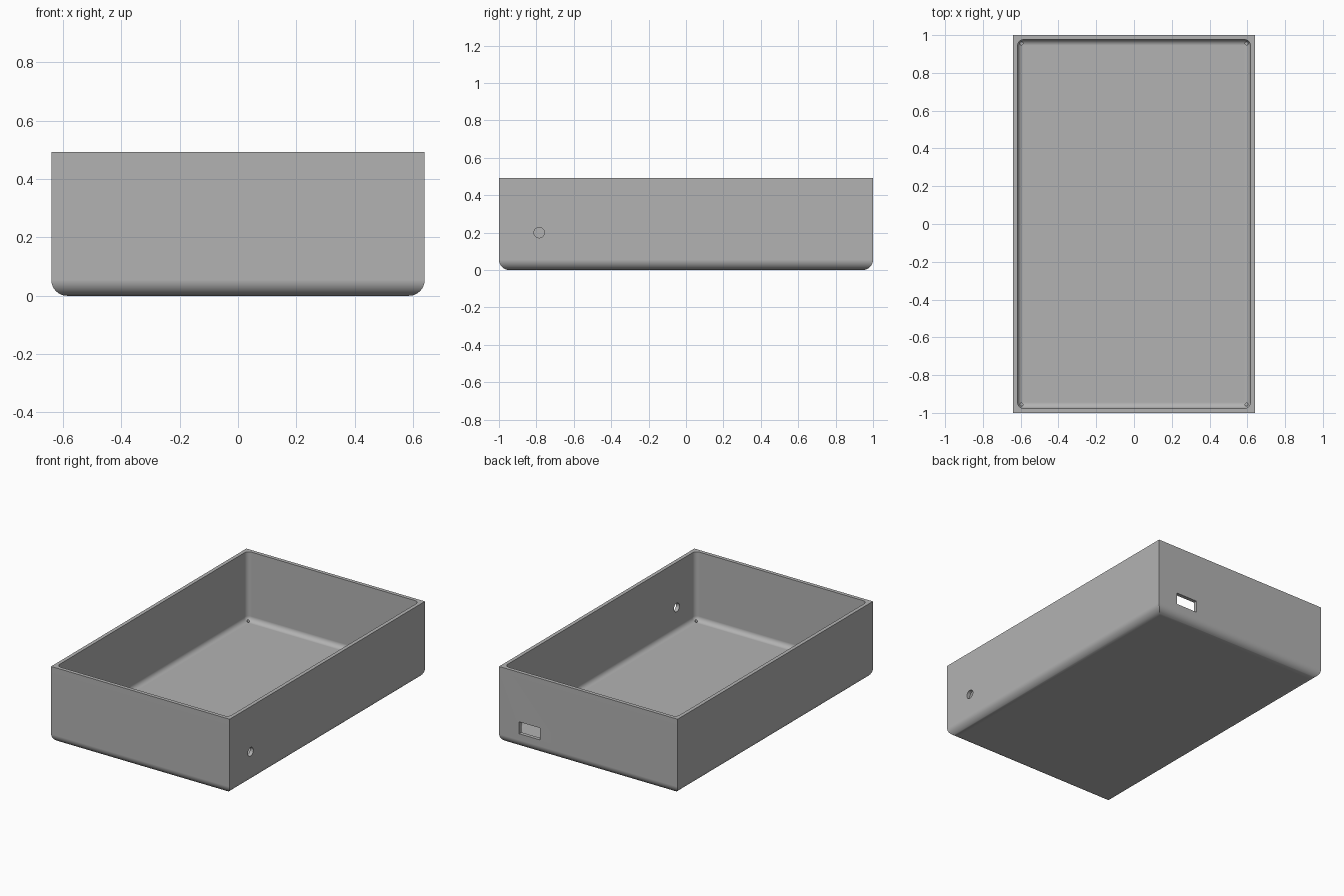
import bpy
import bmesh
import math
from mathutils import Matrix, Vector

if "Cube" in bpy.data.objects:
    bpy.data.objects.remove(bpy.data.objects["Cube"], do_unlink=True)

HALF_X, HALF_Y, HEIGHT = 0.64, 1.0, 0.493
WALL, FLOOR = 0.024, 0.046
OUTER_RADIUS, INNER_RADIUS = 0.055, 0.031

grey = bpy.data.materials.new("plain grey")
grey.use_nodes = True
grey.diffuse_color = (0.45, 0.45, 0.45, 1)
grey.node_tree.nodes["Principled BSDF"].inputs["Base Color"].default_value = grey.diffuse_color


def make_object(name, bm):
    bmesh.ops.recalc_face_normals(bm, faces=bm.faces)
    mesh = bpy.data.meshes.new(name)
    bm.to_mesh(mesh)
    bm.free()
    mesh.materials.append(grey)
    obj = bpy.data.objects.new(name, mesh)
    bpy.context.collection.objects.link(obj)
    return obj


def block(name, low, high, radius=0, round_uprights=False):
    """Box between two corners, with rounded bottom edges and optional rounded uprights."""
    low, high = Vector(low), Vector(high)
    bm = bmesh.new()
    bmesh.ops.create_cube(bm, size=1)
    bmesh.ops.scale(bm, vec=high - low, verts=bm.verts)
    bmesh.ops.translate(bm, vec=(low + high) / 2, verts=bm.verts)
    if radius:
        middle = (low.z + high.z) / 2

        def wanted(edge):
            below = [v.co.z < middle for v in edge.verts]
            return all(below) or (round_uprights and any(below))

        bmesh.ops.bevel(bm, geom=[e for e in bm.edges if wanted(e)], offset=radius,
                        offset_type='OFFSET', segments=12, profile=0.5, affect='EDGES')
    return make_object(name, bm)


def rod(name, centre, radius, length, axis='Z'):
    bm = bmesh.new()
    turn = Matrix.Rotation(math.pi / 2, 4, 'Y') if axis == 'X' else Matrix()
    bmesh.ops.create_cone(bm, cap_ends=True, segments=32, radius1=radius, radius2=radius,
                          depth=length, matrix=Matrix.Translation(centre) @ turn)
    return make_object(name, bm)


# Tray body: square upright edges, rounded underside
tray = block("tray", (-HALF_X, -HALF_Y, 0), (HALF_X, HALF_Y, HEIGHT), OUTER_RADIUS)

# Rounded cavity, open at the top
cutters = [block("cavity_cutter", (WALL - HALF_X, WALL - HALF_Y, FLOOR),
                 (HALF_X - WALL, HALF_Y - WALL, HEIGHT + 0.2), INNER_RADIUS, True)]

# Round cable hole in the left wall and rectangular slot in the back wall
cutters.append(rod("cable_hole_cutter", (HALF_X, -0.785, 0.2), 0.028, 0.15, 'X'))
cutters.append(block("slot_cutter", (0.345, HALF_Y - 0.08, 0.095),
                     (0.497, HALF_Y + 0.05, 0.172)))

# Small blind holes in the floor corners
for sx in (-1, 1):
    for sy in (-1, 1):
        cutters.append(rod("corner_hole_cutter", (sx * 0.596, sy * 0.956, 0.06), 0.008, 0.05))

# Cut everything, then drop the cutters
for cutter in cutters:
    cutter.hide_render = True
    cut = tray.modifiers.new(cutter.name, 'BOOLEAN')
    cut.operation = 'DIFFERENCE'
    cut.solver = 'EXACT'
    cut.object = cutter
bpy.context.view_layer.update()
graph = bpy.context.evaluated_depsgraph_get()
carved = bpy.data.meshes.new_from_object(tray.evaluated_get(graph))
tray.modifiers.clear()
tray.data = carved
carved.name = "tray"
for cutter in cutters:
    bpy.data.objects.remove(cutter, do_unlink=True)

# Smooth fillets, crisp edges, flat large faces
bpy.ops.object.select_all(action='DESELECT')
tray.select_set(True)
bpy.context.view_layer.objects.active = tray
bpy.ops.object.shade_smooth_by_angle(angle=math.radians(30))
weighted = tray.modifiers.new("flat_faces", 'WEIGHTED_NORMAL')
weighted.keep_sharp = True
